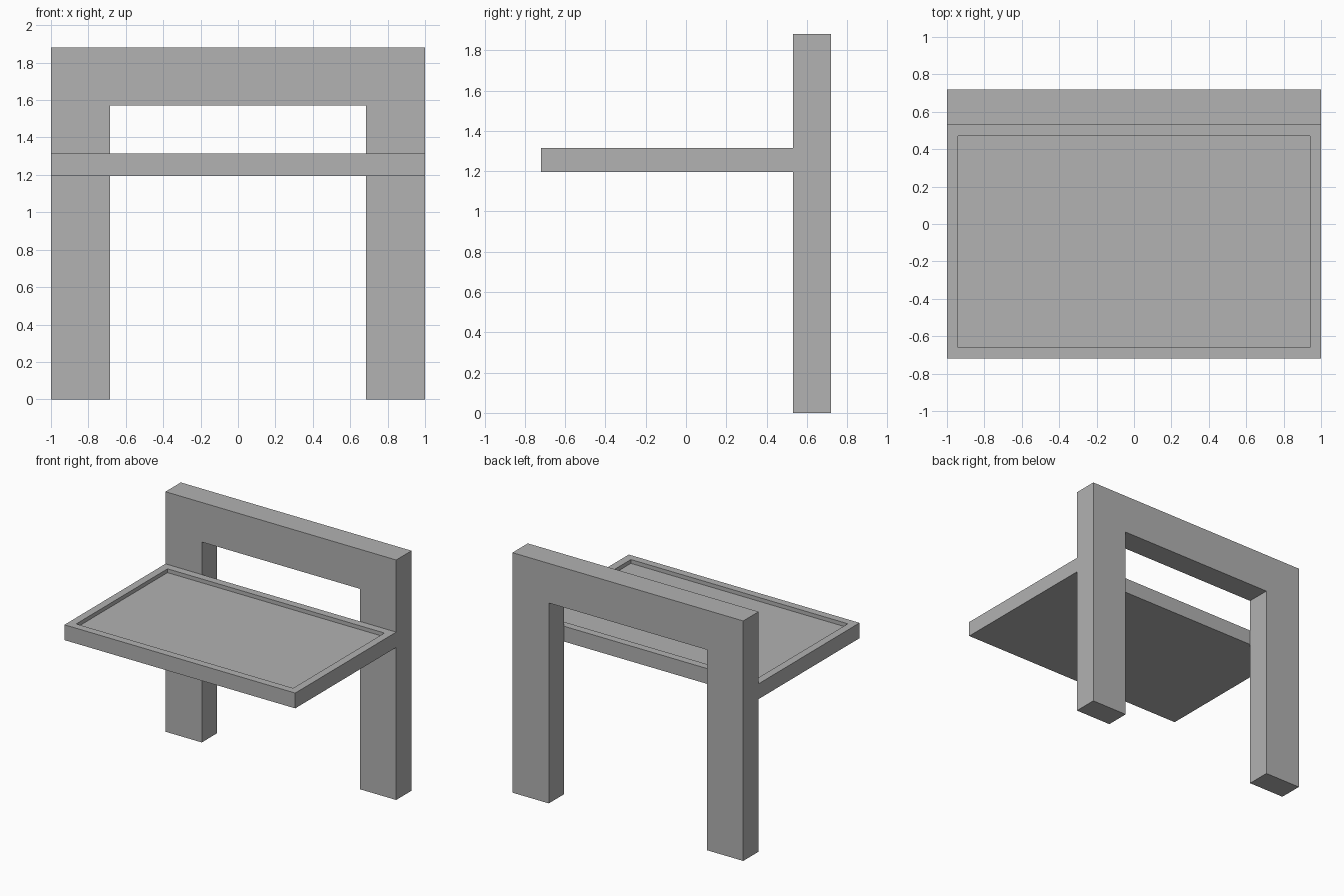
import bpy
import bmesh
from mathutils import Vector

if "Cube" in bpy.data.objects:
    bpy.data.objects.remove(bpy.data.objects["Cube"], do_unlink=True)

FRONT, JOINT, BACK = -0.72, 0.53, 0.72
HEIGHT, OPENING_TOP, OPENING_X = 1.88, 1.57, 0.685
TRAY_LOW, TRAY_HIGH, RIM, RECESS = 1.195, 1.315, 0.06, 0.03

grey = bpy.data.materials.new("plain_grey")
grey.use_nodes = True
colour = (0.445, 0.445, 0.445, 1)
grey.diffuse_color = colour
grey.node_tree.nodes["Principled BSDF"].inputs["Base Color"].default_value = colour


def extruded(name, profile, offset):
    """Solid made by extruding a closed outline along an offset."""
    bm = bmesh.new()
    face = bm.faces.new([bm.verts.new(p) for p in profile])
    result = bmesh.ops.extrude_face_region(bm, geom=[face], use_keep_orig=True)
    moved = [g for g in result["geom"] if isinstance(g, bmesh.types.BMVert)]
    bmesh.ops.translate(bm, verts=moved, vec=offset)
    bmesh.ops.recalc_face_normals(bm, faces=bm.faces)
    mesh = bpy.data.meshes.new(name)
    mesh.materials.append(grey)
    obj = bpy.data.objects.new(name, mesh)
    bpy.context.collection.objects.link(obj)
    return obj, bm


def finish(obj, bm):
    bm.to_mesh(obj.data)
    bm.free()


# Upright frame: two legs joined by a top rail
half = [(1, HEIGHT), (1, 0), (OPENING_X, 0), (OPENING_X, OPENING_TOP)]
outline = half + [(-x, z) for x, z in reversed(half)]
finish(*extruded("upright_frame", [(x, JOINT, z) for x, z in outline],
                 Vector((0, BACK - JOINT, 0))))

# Tray: slab with a shallow recess inside its rim
corners = [(-1, FRONT), (1, FRONT), (1, JOINT), (-1, JOINT)]
tray, bm = extruded("tray", [(x, y, TRAY_LOW) for x, y in corners],
                    Vector((0, 0, TRAY_HIGH - TRAY_LOW)))
top = max(bm.faces, key=lambda f: f.calc_center_median().z)
bmesh.ops.inset_region(bm, faces=[top], thickness=RIM, use_even_offset=True)
floor = bmesh.ops.extrude_discrete_faces(bm, faces=[top])["faces"][0]
bmesh.ops.translate(bm, verts=floor.verts, vec=(0, 0, -RECESS))
finish(tray, bm)
